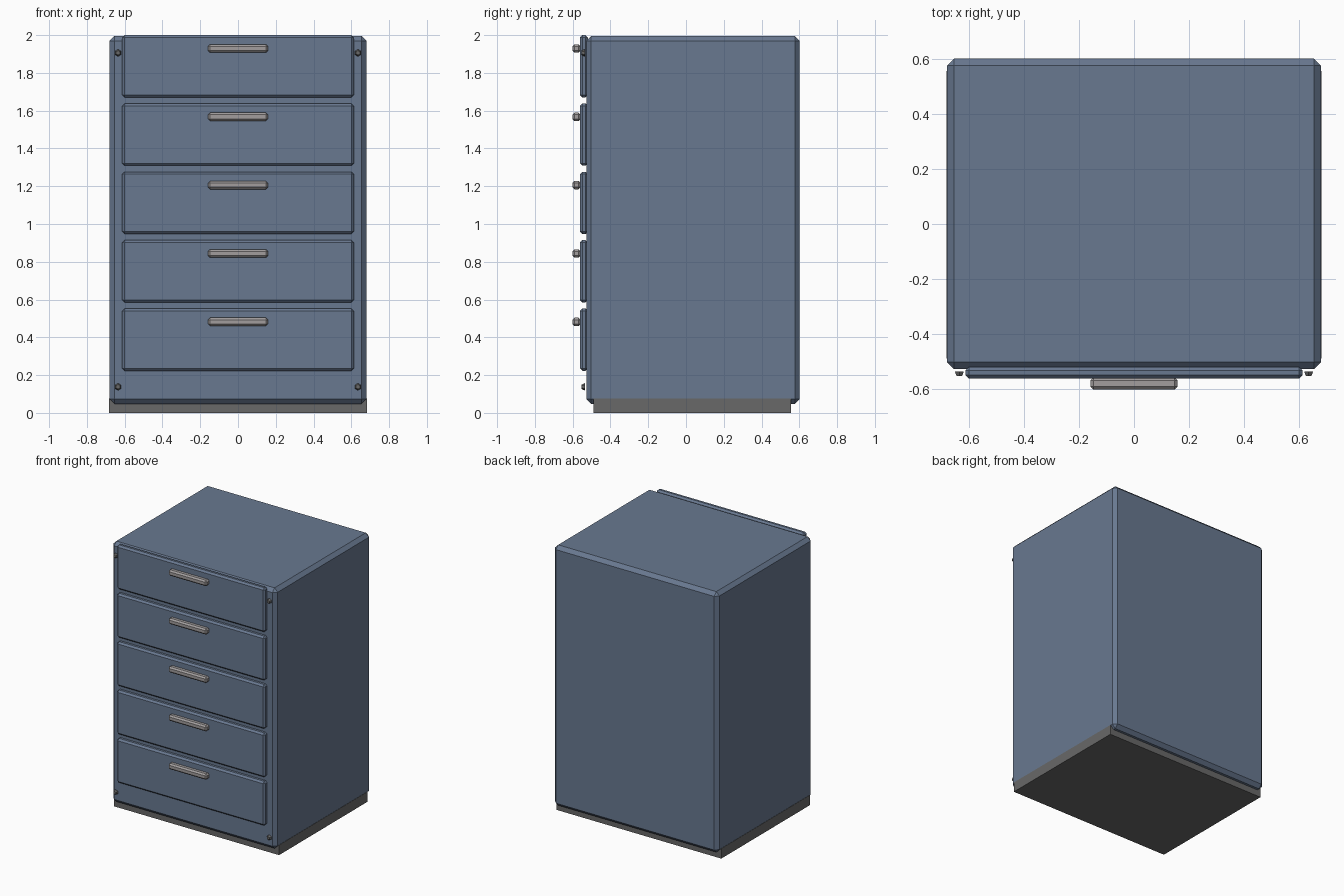
import bpy, bmesh

if "Cube" in bpy.data.objects:
    bpy.data.objects.remove(bpy.data.objects["Cube"])


def material(name, rgb):
    m = bpy.data.materials.new(name)
    m.diffuse_color = (*rgb, 1)
    m.use_nodes = True
    m.node_tree.nodes["Principled BSDF"].inputs["Base Color"].default_value = m.diffuse_color
    return m


blue = material("blue_paint", (0.14, 0.19, 0.28))
dark = material("dark_grey", (0.14, 0.14, 0.14))
light = material("light_grey", (0.36, 0.34, 0.34))


def finish(name, bm, mat):
    mesh = bpy.data.meshes.new(name)
    bm.to_mesh(mesh)
    bm.free()
    mesh.materials.append(mat)
    ob = bpy.data.objects.new(name, mesh)
    bpy.context.collection.objects.link(ob)
    return ob


def box(name, lo, hi, mat, chamfer=0):
    bm = bmesh.new()
    bmesh.ops.create_cube(bm, size=1)
    for v in bm.verts:
        v.co = [(a + b) / 2 + c * (b - a) for a, b, c in zip(lo, hi, v.co)]
    if chamfer:
        bmesh.ops.bevel(bm, geom=bm.edges[:], offset=chamfer, segments=1,
                        affect='EDGES', profile=0.5)
    return finish(name, bm, mat)


# Cabinet body and plinth
box("cabinet_body", (-0.68, -0.528, 0.048), (0.68, 0.602, 1.996), blue, 0.026)
box("plinth", (-0.682, -0.489, 0), (0.682, 0.557, 0.075), dark)

# Drawer fronts with handles
for i in range(5):
    z = 0.388 + 0.3618 * i
    box(f"drawer_front_{i + 1}", (-0.613, -0.562, z - 0.165),
        (0.613, -0.519, z + 0.165), blue, 0.013)
    box(f"drawer_handle_{i + 1}", (-0.159, -0.602, z + 0.072),
        (0.159, -0.558, z + 0.116), light, 0.011)

# Corner bolts
for side, x in (("left", -0.635), ("right", 0.635)):
    for level, z in (("lower", 0.138), ("upper", 1.906)):
        bm = bmesh.new()
        bmesh.ops.create_cone(bm, cap_ends=True, segments=6, radius1=0.019,
                              radius2=0.012, depth=0.016)
        ob = finish(f"bolt_{level}_{side}", bm, dark)
        ob.location = (x, -0.544, z)
        ob.rotation_euler = (1.5708, 0, 0)
